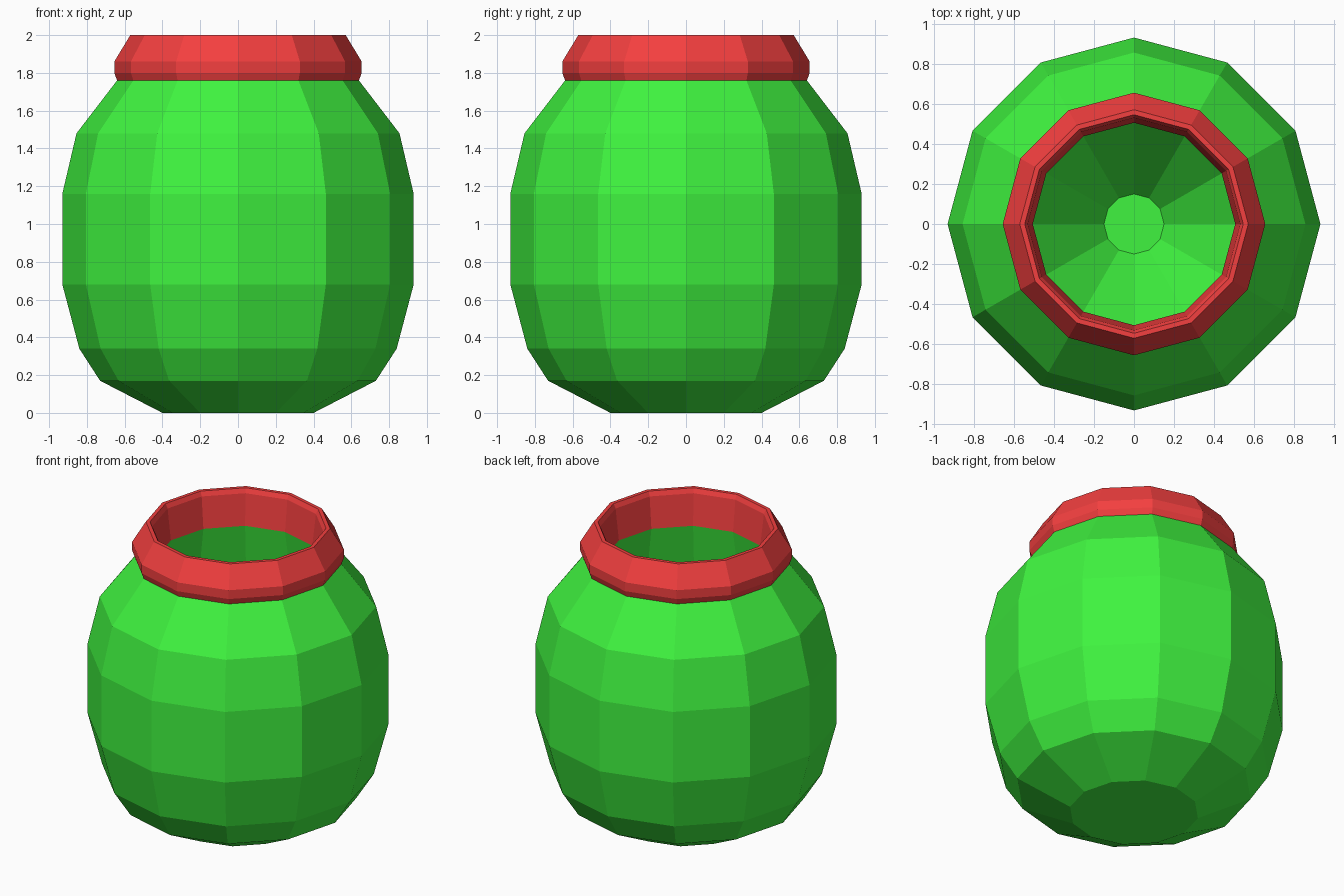
import bpy, bmesh
from math import cos, sin, pi

if "Cube" in bpy.data.objects:
    bpy.data.objects.remove(bpy.data.objects["Cube"])

SIDES = 12


def material(name, color):
    m = bpy.data.materials.new(name)
    m.diffuse_color = color
    m.use_nodes = True
    m.node_tree.nodes["Principled BSDF"].inputs["Base Color"].default_value = m.diffuse_color
    return m


def lathe(name, profile, mat, cap_ends=False):
    """Revolve (radius, height) points into a flat-shaded 12-sided shell."""
    bm = bmesh.new()
    rings = [[bm.verts.new((r * cos(2 * pi * i / SIDES), r * sin(2 * pi * i / SIDES), z))
              for i in range(SIDES)] for r, z in profile]
    for a, b in zip(rings, rings[1:]):
        for i in range(SIDES):
            j = (i + 1) % SIDES
            bm.faces.new((a[i], a[j], b[j], b[i]))
    if cap_ends:
        bm.faces.new(rings[0][::-1])
        bm.faces.new(rings[-1])
    mesh = bpy.data.meshes.new(name)
    bm.to_mesh(mesh)
    bm.free()
    mesh.materials.append(mat)
    obj = bpy.data.objects.new(name, mesh)
    bpy.context.collection.objects.link(obj)
    return obj


green = material("green_glaze", (0.05, 0.9, 0.05, 1))
red = material("red_glaze", (0.9, 0.05, 0.05, 1))

# Outer wall, from the foot up to the neck
lathe("pot_outer_wall", [(0.40, 0), (0.73, 0.17), (0.84, 0.34), (0.93, 0.68),
                         (0.93, 1.16), (0.855, 1.48), (0.64, 1.76)], green)
# Underside of the foot
lathe("pot_foot", [(0.40, 0), (0.001, 0)][::-1], green).scale.z = -1

# Inner wall, from the neck down to the small flat floor
lathe("pot_inner_wall", [(0.505, 1.76), (0.60, 1.25), (0.60, 0.75), (0.15, 0.16), (0.001, 0.16)], green)

# Red rim: lip outside, bevelled mouth, neck inside
lathe("pot_rim", [(0.64, 1.76), (0.655, 1.80), (0.655, 1.86), (0.57, 2.0),
                  (0.545, 2.0), (0.53, 1.97), (0.505, 1.76)], red)
